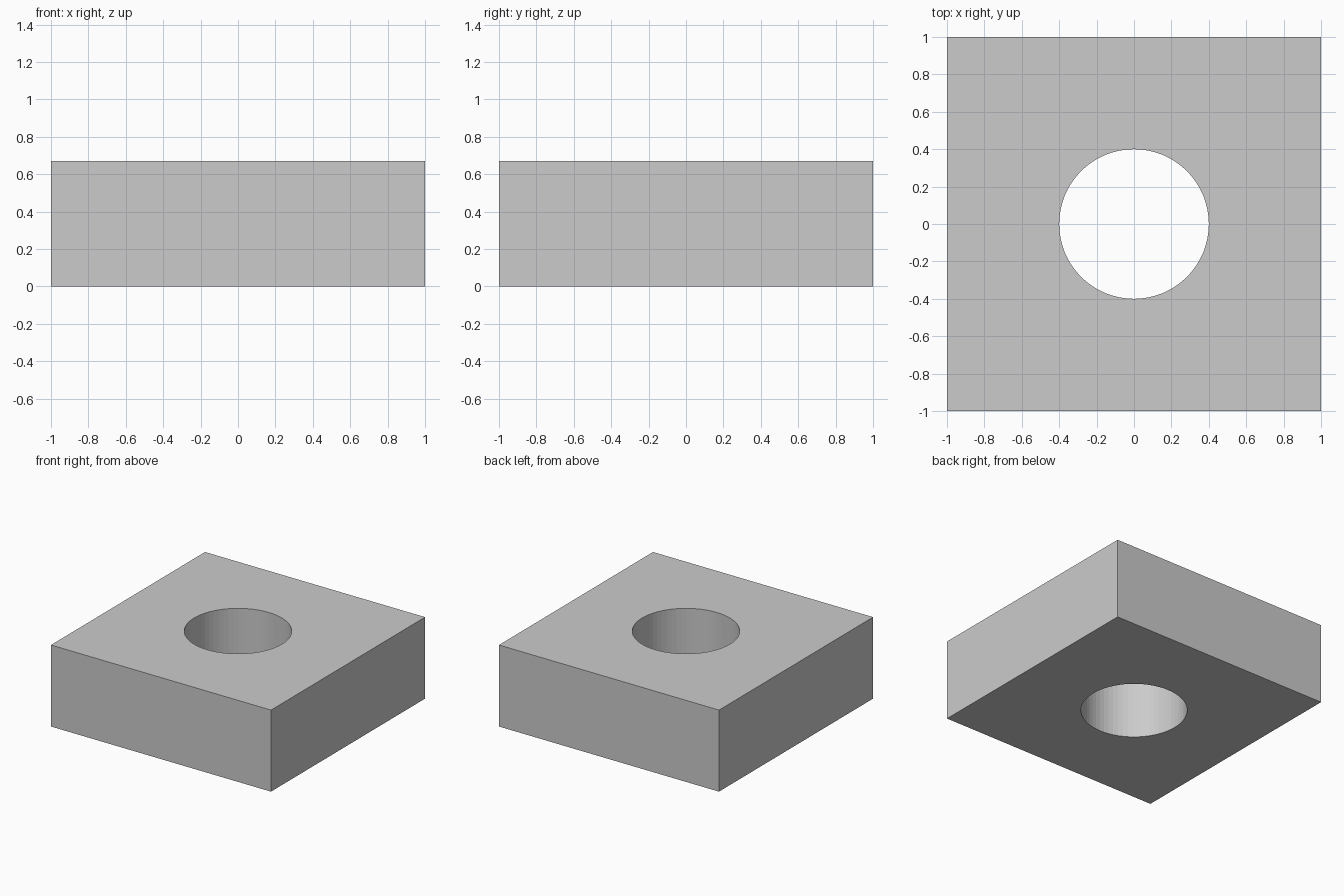
import bpy, bmesh
from math import cos, sin, tau

if "Cube" in bpy.data.objects:
    bpy.data.objects.remove(bpy.data.objects["Cube"])

HALF, HEIGHT, RADIUS, SIDES = 1.0, 0.67, 0.40, 64

bm = bmesh.new()


def ring(z, square):
    """Loop of vertices along the round bore or the square outline."""
    verts = []
    for i in range(SIDES):
        c, s = cos(tau * i / SIDES), sin(tau * i / SIDES)
        r = HALF / max(abs(c), abs(s)) if square else RADIUS
        verts.append(bm.verts.new((r * c, r * s, z)))
    return verts


# Closed section: outer bottom, outer top, bore top, bore bottom
rings = [ring(0, True), ring(HEIGHT, True), ring(HEIGHT, False), ring(0, False)]
for k in range(4):
    a, b = rings[k], rings[(k + 1) % 4]
    for i in range(SIDES):
        j = (i + 1) % SIDES
        bm.faces.new((a[i], a[j], b[j], b[i]))
bmesh.ops.recalc_face_normals(bm, faces=bm.faces)

# Square block with a round through hole, flat shaded
mesh = bpy.data.meshes.new("square_block")
bm.to_mesh(mesh)
bm.free()
block = bpy.data.objects.new("square_block", mesh)
bpy.context.collection.objects.link(block)
